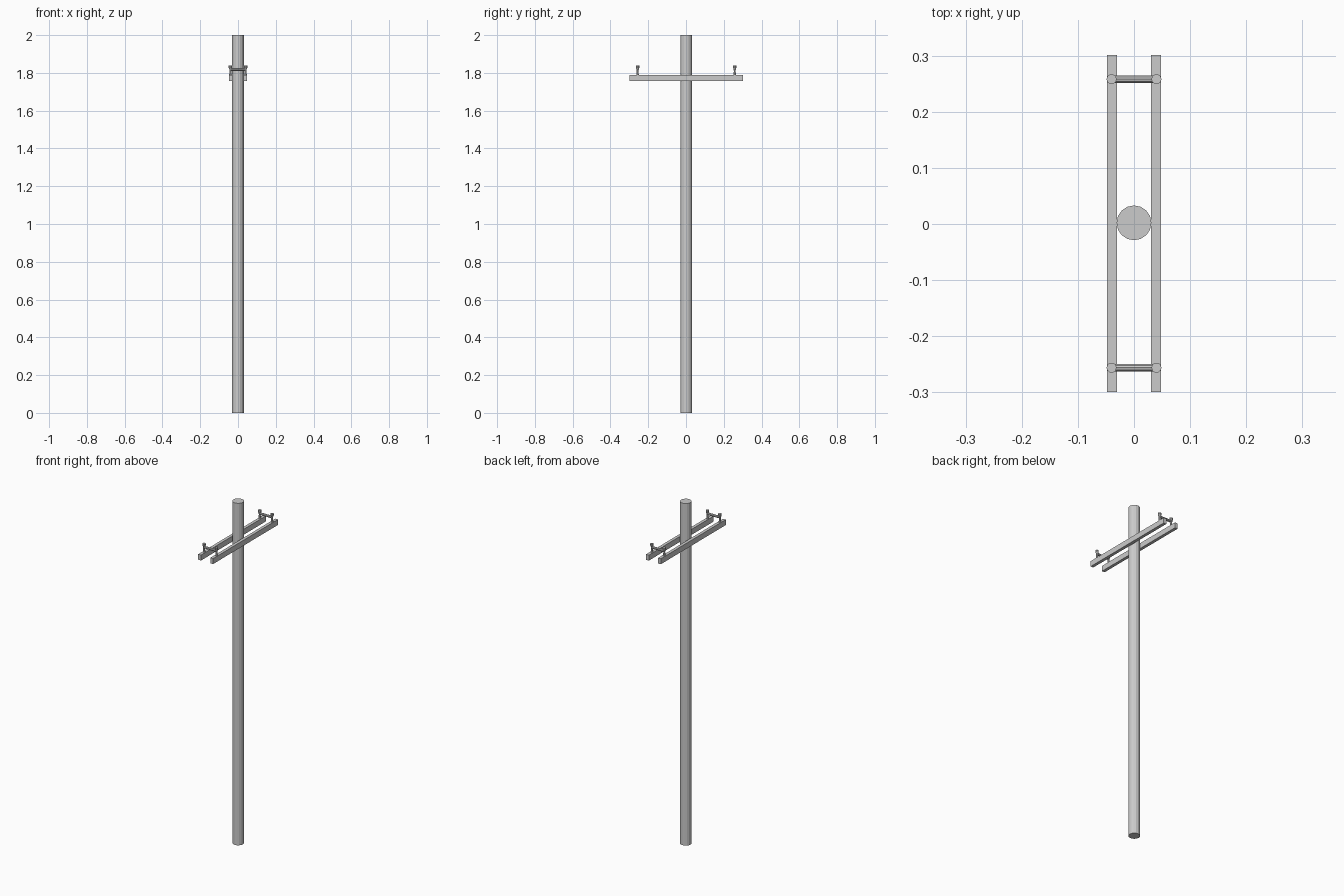
import bpy, bmesh, math
from mathutils import Matrix

if "Cube" in bpy.data.objects:
    bpy.data.objects.remove(bpy.data.objects["Cube"])


def finish(bm, name):
    bmesh.ops.recalc_face_normals(bm, faces=bm.faces)
    me = bpy.data.meshes.new(name)
    bm.to_mesh(me)
    bm.free()
    ob = bpy.data.objects.new(name, me)
    bpy.context.collection.objects.link(ob)
    return ob


def lathe(name, profile, sides, matrix):
    # closed solid of revolution from (radius, height) pairs
    bm = bmesh.new()
    rings = [[bm.verts.new((r * math.cos(2 * math.pi * i / sides),
                            r * math.sin(2 * math.pi * i / sides), z))
              for i in range(sides)] for r, z in profile]
    for a, b in zip(rings, rings[1:]):
        for i in range(sides):
            j = (i + 1) % sides
            bm.faces.new((a[i], a[j], b[j], b[i]))
    bm.faces.new(rings[0][::-1])
    bm.faces.new(rings[-1])
    bm.transform(matrix)
    return finish(bm, name)


def box(name, center, size):
    bm = bmesh.new()
    bmesh.ops.create_cube(bm, size=1, matrix=Matrix.Translation(center) @ Matrix.Diagonal((*size, 1)))
    return finish(bm, name)


# Upright pole
lathe("pole", [(0.031, 0), (0.031, 2)], 16, Matrix.Translation((0, 0.002, 0)))

# Waisted insulator outline
INSULATOR = [(0.008, 1.785), (0.006, 1.796), (0.005, 1.812),
             (0.006, 1.821), (0.009, 1.827), (0.009, 1.839)]

for sx, side in ((-1, "left"), (1, "right")):
    # Crossarms on both sides of the pole
    box(f"crossarm_{side}", (sx * 0.039, 0.001, 1.774), (0.018, 0.6, 0.032))
    for y, end in ((-0.256, "front"), (0.258, "back")):
        lathe(f"insulator_{end}_{side}", INSULATOR, 10, Matrix.Translation((sx * 0.04, y, 0)))

# Tie rods between the paired insulators
for y, end in ((-0.256, "front"), (0.258, "back")):
    lathe(f"tie_rod_{end}", [(0.007, -0.04), (0.007, 0.04)], 10,
          Matrix.Translation((0, y, 1.818)) @ Matrix.Rotation(math.pi / 2, 4, 'Y'))
